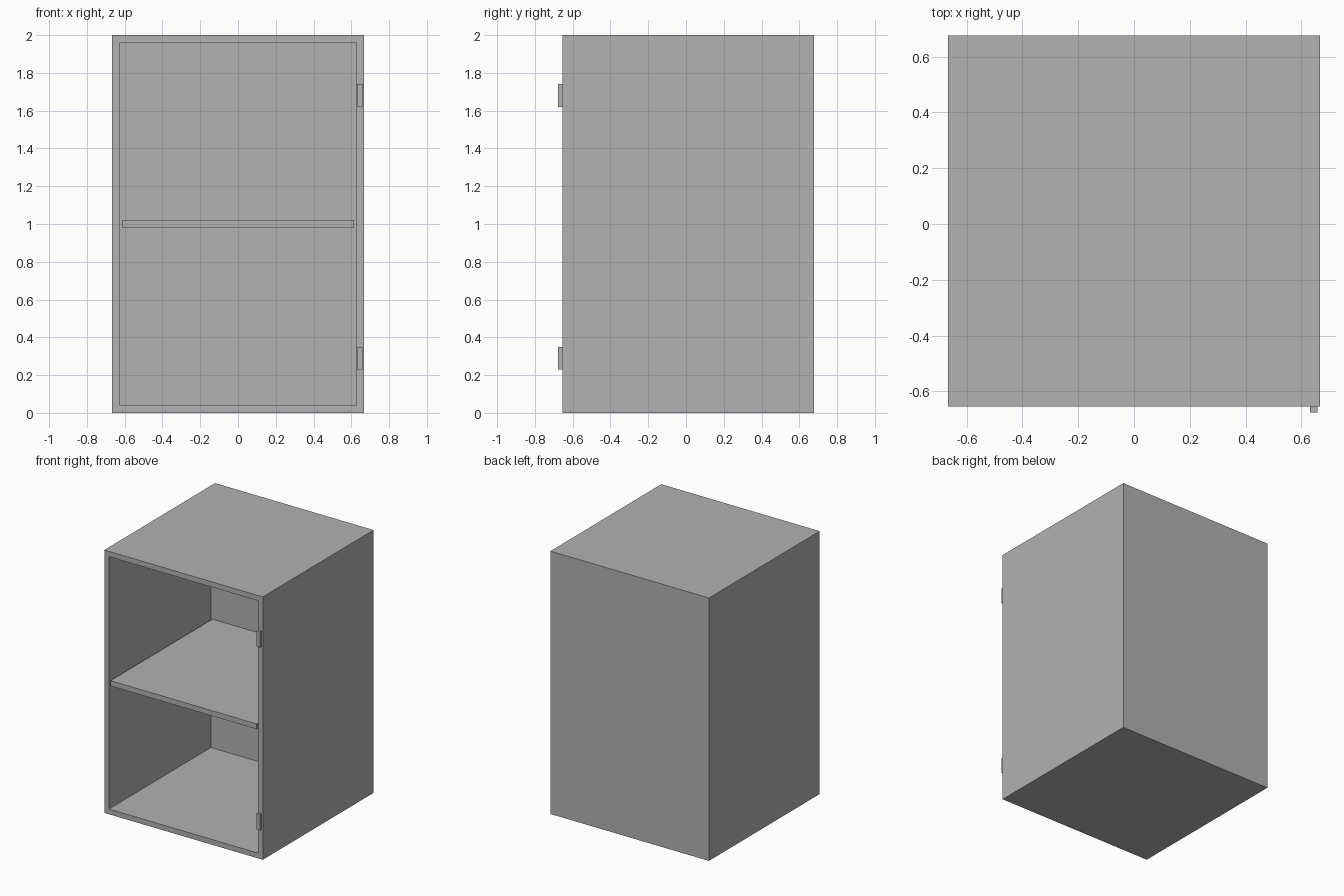
import bpy

cube = bpy.data.objects.get("Cube")
if cube:
    bpy.data.objects.remove(cube, do_unlink=True)

grey = bpy.data.materials.new("plain grey")
grey.use_nodes = True
colour = (0.445, 0.445, 0.445, 1)
grey.diffuse_color = colour
grey.node_tree.nodes["Principled BSDF"].inputs["Base Color"].default_value = colour


def box(name, low, high):
    """Axis-aligned box between two corners."""
    bpy.ops.mesh.primitive_cube_add(size=1)
    obj = bpy.context.object
    obj.name = obj.data.name = name
    for v in obj.data.vertices:
        v.co = [h if c > 0 else l for c, l, h in zip(v.co, low, high)]
    obj.data.materials.append(grey)
    return obj


half_width, height = 0.667, 2.0
front, back = -0.655, 0.677
wall, back_wall = 0.04, 0.57
inner = half_width - wall

# Cabinet shell, open at the front
shell = box("cabinet_shell", (-half_width, front, 0), (half_width, back, height))
cutter = box("inside_cutter", (-inner, front - 0.1, wall), (inner, back_wall, height - wall))
mod = shell.modifiers.new("hollow", "BOOLEAN")
mod.operation = "DIFFERENCE"
mod.solver = "EXACT"
mod.object = cutter
bpy.context.view_layer.objects.active = shell
bpy.ops.object.modifier_apply(modifier=mod.name)
bpy.data.objects.remove(cutter, do_unlink=True)

# Middle shelf, with a small gap at each side
box("shelf", (-0.615, front, 0.98), (0.615, back_wall, 1.02))

# Two hinge plates on the left front edge
for name, z in (("lower_hinge", 0.29), ("upper_hinge", 1.68)):
    box(name, (0.631, -0.677, z - 0.06), (0.658, front, z + 0.06))
